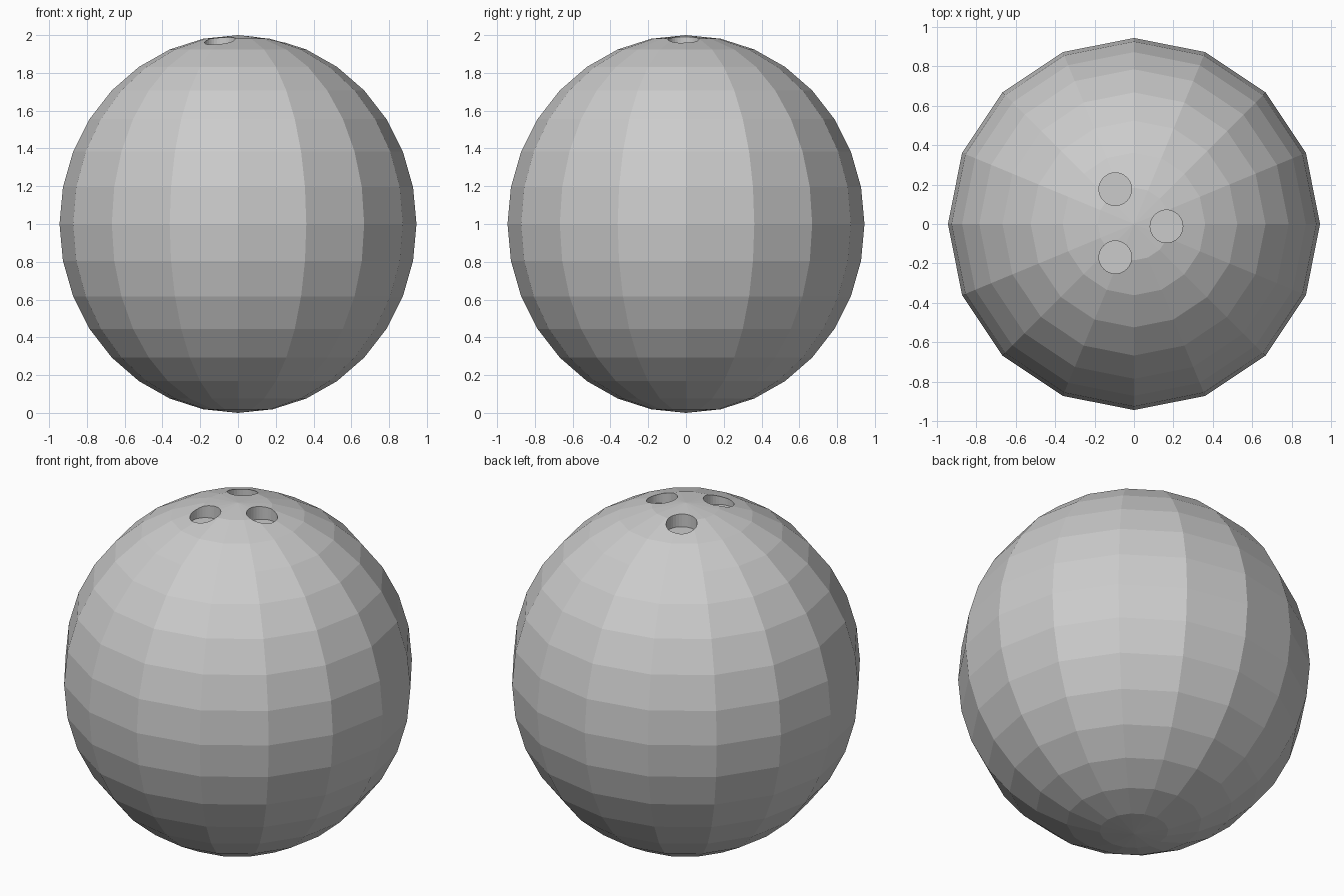
import bpy

if "Cube" in bpy.data.objects:
    bpy.data.objects.remove(bpy.data.objects["Cube"])

# Faceted ball body, slightly narrower than tall
bpy.ops.mesh.primitive_uv_sphere_add(segments=16, ring_count=16, radius=1, location=(0, 0, 1))
ball = bpy.context.object
ball.name = "ball"
ball.scale = (0.945, 0.945, 1)
bpy.ops.object.transform_apply(location=False, rotation=False, scale=True)

# Three shallow vertical finger holes
FLOOR_Z = 1.912
HOLES = [(-0.095, 0.177), (-0.095, -0.169), (0.165, -0.012)]
for i, (x, y) in enumerate(HOLES):
    bpy.ops.mesh.primitive_cylinder_add(vertices=32, radius=0.083, depth=0.3,
                                        location=(x, y, FLOOR_Z + 0.15))
    cutter = bpy.context.object
    cutter.name = f"finger_hole_cutter_{i + 1}"
    cutter.hide_render = True
    cutter.display_type = 'WIRE'
    cut = ball.modifiers.new(f"finger_hole_{i + 1}", 'BOOLEAN')
    cut.operation = 'DIFFERENCE'
    cut.solver = 'EXACT'
    cut.object = cutter
